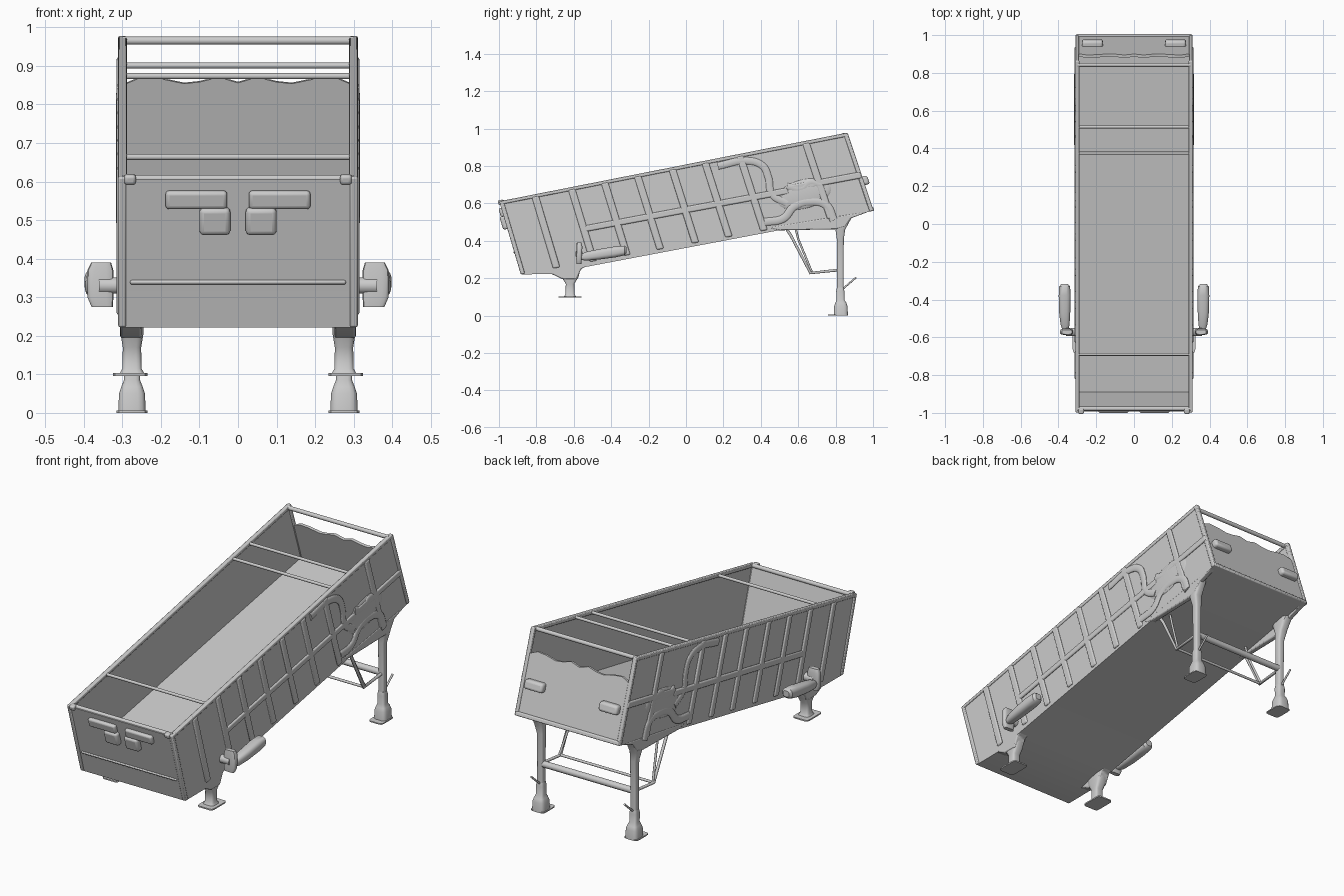
import bpy, bmesh, math
from mathutils import Vector

if "Cube" in bpy.data.objects:
    bpy.data.objects.remove(bpy.data.objects["Cube"])


def P(x, s, t):
    """Body space to world: s runs front to back, t runs bottom to top."""
    lo = Vector((0, -0.88, 0.222)).lerp(Vector((0, 1.0, 0.56)), s)
    hi = Vector((0, -0.995, 0.612)).lerp(Vector((0, 0.86, 0.978)), s)
    v = lo.lerp(hi, t)
    return Vector((x, v.y, v.z))


def side(y, z, x):
    return Vector((x, y, z))


def finish(bm, name, bevel=0, seg=2):
    bmesh.ops.recalc_face_normals(bm, faces=bm.faces)
    me = bpy.data.meshes.new(name)
    bm.to_mesh(me)
    bm.free()
    ob = bpy.data.objects.new(name, me)
    bpy.context.collection.objects.link(ob)
    if bevel:
        m = ob.modifiers.new("bevel", 'BEVEL')
        m.width, m.segments = bevel, seg
    bpy.ops.object.select_all(action='DESELECT')
    bpy.context.view_layer.objects.active = ob
    ob.select_set(True)
    bpy.ops.object.shade_smooth_by_angle(angle=math.radians(35))
    return ob


def body_box(name, x, s, t, bevel=0, seg=2):
    """Box in body space, x / s / t are (min, max) pairs."""
    bm = bmesh.new()
    bmesh.ops.create_cube(bm, size=1)
    for v in bm.verts:
        a, b, c = (k + 0.5 for k in v.co)
        v.co = P(x[0] + a * (x[1] - x[0]), s[0] + b * (s[1] - s[0]), t[0] + c * (t[1] - t[0]))
    return finish(bm, name, bevel, seg)


def plate(name, pts, depth, bevel=0):
    """Closed outline extruded by a vector."""
    bm = bmesh.new()
    near = [bm.verts.new(p) for p in pts]
    far = [bm.verts.new(p + depth) for p in pts]
    bm.faces.new(near)
    bm.faces.new(far)
    for i in range(len(pts)):
        j = (i + 1) % len(pts)
        bm.faces.new((near[i], near[j], far[j], far[i]))
    return finish(bm, name, bevel)


def loft(name, rings, n=16, power=0.5):
    """Stack of rounded-rectangle rings (cx, cy, z, half_x, half_y)."""
    bm = bmesh.new()
    loops = []
    for cx, cy, z, hx, hy in rings:
        loop = []
        for i in range(n):
            a = 2 * math.pi * (i + 0.5) / n
            c, s = math.cos(a), math.sin(a)
            loop.append(bm.verts.new((cx + hx * math.copysign(abs(c) ** power, c),
                                      cy + hy * math.copysign(abs(s) ** power, s), z)))
        loops.append(loop)
    for p, q in zip(loops, loops[1:]):
        for i in range(n):
            bm.faces.new((p[i], p[(i + 1) % n], q[(i + 1) % n], q[i]))
    bm.faces.new(loops[0])
    bm.faces.new(loops[-1])
    return finish(bm, name)


def pipe(name, pts, r, smooth=False):
    cu = bpy.data.curves.new(name, 'CURVE')
    cu.dimensions, cu.bevel_depth, cu.bevel_resolution, cu.use_fill_caps = '3D', r, 3, True
    if smooth:
        sp = cu.splines.new('BEZIER')
        sp.bezier_points.add(len(pts) - 1)
        for b, p in zip(sp.bezier_points, pts):
            b.co, b.handle_left_type, b.handle_right_type = p, 'AUTO', 'AUTO'
    else:
        sp = cu.splines.new('POLY')
        sp.points.add(len(pts) - 1)
        for b, p in zip(sp.points, pts):
            b.co = (*p, 1)
    ob = bpy.data.objects.new(name, cu)
    bpy.context.collection.objects.link(ob)
    return ob


def pressed_rib(name, sx, yz, r):
    """Flattened curved rib lying on the outside of a side wall."""
    ob = pipe(name, [side(y, z, 0) for y, z in yz], r, True)
    ob.scale.x, ob.location.x = 0.4, sx * 0.308


def dome(name, loc, size, slope=0.19):
    """Low soft swelling pressed out of a side wall."""
    bm = bmesh.new()
    bmesh.ops.create_uvsphere(bm, u_segments=24, v_segments=12, radius=1)
    for v in bm.verts:
        x, y, z = (a * b for a, b in zip(v.co, size))
        v.co = (loc[0] + x, loc[1] + y, loc[2] + z + slope * y)
    finish(bm, name)


# tilted open trough: thick raised floor, front wall, back wall with wavy top edge
W = 0.306
plate("floor", [side(y, z, -W) for y, z in
      ((-0.88, .221), (-0.71, .222), (-0.56, .256), (0.5, .457), (0.8, .515), (1.0, .56))]
      + [P(-W, 1, 0.24), P(-W, 0, 0.24)], Vector((2 * W, 0, 0)))
body_box("front_wall", (-W, W), (0, 0.009), (0, 0.985))
wave = [(0.29, .71), (0.25, .75), (0.20, .74), (0.14, .71), (0.10, .72), (0.05, .75), (0.0, .715)]
edge = wave + [(-x, t) for x, t in reversed(wave[:-1])]
plate("back_wall", [P(W, 1, 0), P(W, 1, .70)] + [P(x, 1, t) for x, t in edge]
      + [P(-W, 1, .70), P(-W, 1, 0)], P(0, 0.992, 0.5) - P(0, 1, 0.5))

# cross bars over the open top
for s, r in ((0.989, .011), (0.812, .008), (0.737, .008), (0.163, .008), (0.008, .011)):
    pipe("top_cross_bar", [P(-0.3, s, 0.98), P(0.3, s, 0.98)], r)

# front wall ridge and rear lip
body_box("front_ridge", (-0.28, 0.28), (-0.004, 0.004), (0.285, 0.315), 0.005)
body_box("back_bottom_lip", (-W, W), (0.995, 1.004), (0, 0.05), 0.006)

for sx in (-1, 1):
    def X(a, b):
        return (sx * a, sx * b)

    # side walls, rims and corner posts
    body_box("side_wall", X(W - 0.012, W), (0, 1), (0, 0.99))
    body_box("top_rail", X(0.288, 0.311), (0, 1), (0.955, 1), 0.004)
    for s in ((-0.002, 0.010), (0.990, 1.002)):
        body_box("corner_post", X(0.290, 0.311), s, (0, 1.0), 0.005)
    body_box("front_corner_nub", X(0.265, 0.295), (-0.006, 0.01), (0.95, 1.015), 0.008, 3)

    # soft raised ribs on the side
    for s in (0.10, 0.205, 0.30, 0.395, 0.495, 0.59, 0.69, 0.88):
        body_box("side_rib", X(0.30, 0.315), (s - 0.010, s + 0.010), (0.0, 0.97), 0.013, 3)
    body_box("long_rib", X(0.30, 0.315), (0.205, 0.79), (0.395, 0.475), 0.013, 3)
    body_box("long_rib_back", X(0.30, 0.315), (0.80, 1.0), (0.42, 0.50), 0.013, 3)
    pressed_rib("arched_rib", sx, ((0.17, .80), (0.33, .828), (0.41, .80), (0.44, .74), (0.46, .65), (0.54, .60)), 0.02)
    pressed_rib("fender_rib", sx, ((0.42, .50), (0.52, .52), (0.58, .585), (0.66, .61), (0.75, .59), (0.79, .51)), 0.022)
    pressed_rib("fender_inner_rib", sx, ((0.54, .69), (0.62, .68), (0.66, .71), (0.72, .70)), 0.02)
    dome("side_swelling", (sx * 0.304, 0.63, 0.65), (0.012, 0.15, 0.08))

    # rear lamps
    body_box("back_lamp", X(0.165, 0.275), (0.994, 1.016), (0.33, 0.44), 0.013, 3)

    # front latch block
    body_box("front_latch_plate", X(0.028, 0.188), (-0.010, 0.006), (0.79, 0.91), 0.01, 3)
    body_box("front_latch_grip", X(0.02, 0.10), (-0.014, 0.006), (0.62, 0.80), 0.012, 3)

    # side pod with its mount
    loft("pod_mount", [(sx * 0.352, -0.572, 0.275, .028, .012), (sx * 0.357, -0.572, 0.30, .034, .015),
                       (sx * 0.357, -0.57, 0.37, .034, .016), (sx * 0.355, -0.572, 0.39, .026, .012)])
    pipe("pod_bracket", [side(-0.572, 0.33, sx * 0.30), side(-0.572, 0.33, sx * 0.36)], 0.022)
    pod = loft("side_pod", [(sx * 0.367, 0, 0, .018, .016), (sx * 0.367, 0, .012, .029, .026),
                            (sx * 0.367, 0, .06, .032, .03), (sx * 0.367, 0, .15, .030, .028),
                            (sx * 0.365, 0, .215, .024, .024), (sx * 0.363, 0, .245, .016, .015)], 16, 0.7)
    for v in pod.data.vertices:      # lay the pod along the body, nose slightly low
        x, y, z = v.co
        v.co = (x, -0.318 - z, 0.35 + y - 0.15 * z)

    # front leg: gusset, column, foot plate
    plate("front_leg_gusset", [side(y, z, sx * 0.25) for y, z in
          ((-0.74, .23), (-0.70, .215), (-0.66, .195), (-0.585, .195), (-0.56, .25), (-0.5, .28))],
          Vector((sx * 0.056, 0, 0)), 0.006)
    loft("front_leg", [(sx * 0.275, -0.62, 0.10, .034, .034), (sx * 0.275, -0.62, 0.115, .025, .024),
                       (sx * 0.275, -0.62, 0.17, .024, .023), (sx * 0.275, -0.62, 0.205, .03, .045),
                       (sx * 0.275, -0.62, 0.26, .03, .06)])
    loft("front_foot_plate", [(sx * 0.28, -0.62, 0.096, .045, .062), (sx * 0.28, -0.62, 0.103, .045, .062)], 16, 0.25)

    # rear leg: gusset, column, foot, lever
    plate("rear_leg_gusset", [side(y, z, sx * 0.28) for y, z in
          ((0.44, .47), (0.50, .456), (0.80, .462), (0.85, .475), (0.88, .52), (0.98, .557), (0.8, .53))],
          Vector((sx * 0.028, 0, 0)), 0.005)
    lx = sx * 0.275
    loft("rear_leg", [(lx, 0.825, 0.05, .018, .018), (lx, 0.825, 0.25, .017, .017), (lx, 0.825, 0.41, .019, .019),
                      (sx * 0.282, 0.825, 0.46, .025, .026), (sx * 0.283, 0.83, 0.53, .025, .06)])
    loft("rear_foot", [(lx, 0.828, 0.0, .036, .038), (lx, 0.828, 0.05, .034, .036), (lx, 0.828, 0.068, .028, .03),
                       (lx, 0.826, 0.085, .021, .021), (lx, 0.825, 0.13, .022, .022), (lx, 0.825, 0.15, .018, .018)])
    loft("rear_foot_plate", [(lx, 0.812, 0.0, .040, .053), (lx, 0.812, 0.006, .040, .053)], 16, 0.3)
    pipe("foot_lever", [side(0.835, 0.14, lx), side(0.91, 0.205, lx)], 0.005)

    # brace frame ahead of the rear leg
    pipe("brace", [side(0.54, 0.46, lx), side(0.56, 0.43, lx), side(0.665, 0.228, lx), side(0.825, 0.245, lx)], 0.008)
    pipe("brace_inner", [side(0.585, 0.47, sx * 0.25), side(0.60, 0.41, sx * 0.25), side(0.672, 0.235, lx)], 0.006)

# cross members between the rear legs
pipe("rear_cross_beam", [(-0.275, 0.825, 0.245), (0.275, 0.825, 0.245)], 0.017)
pipe("brace_cross_bar", [(-0.275, 0.667, 0.23), (0.275, 0.667, 0.23)], 0.007)
